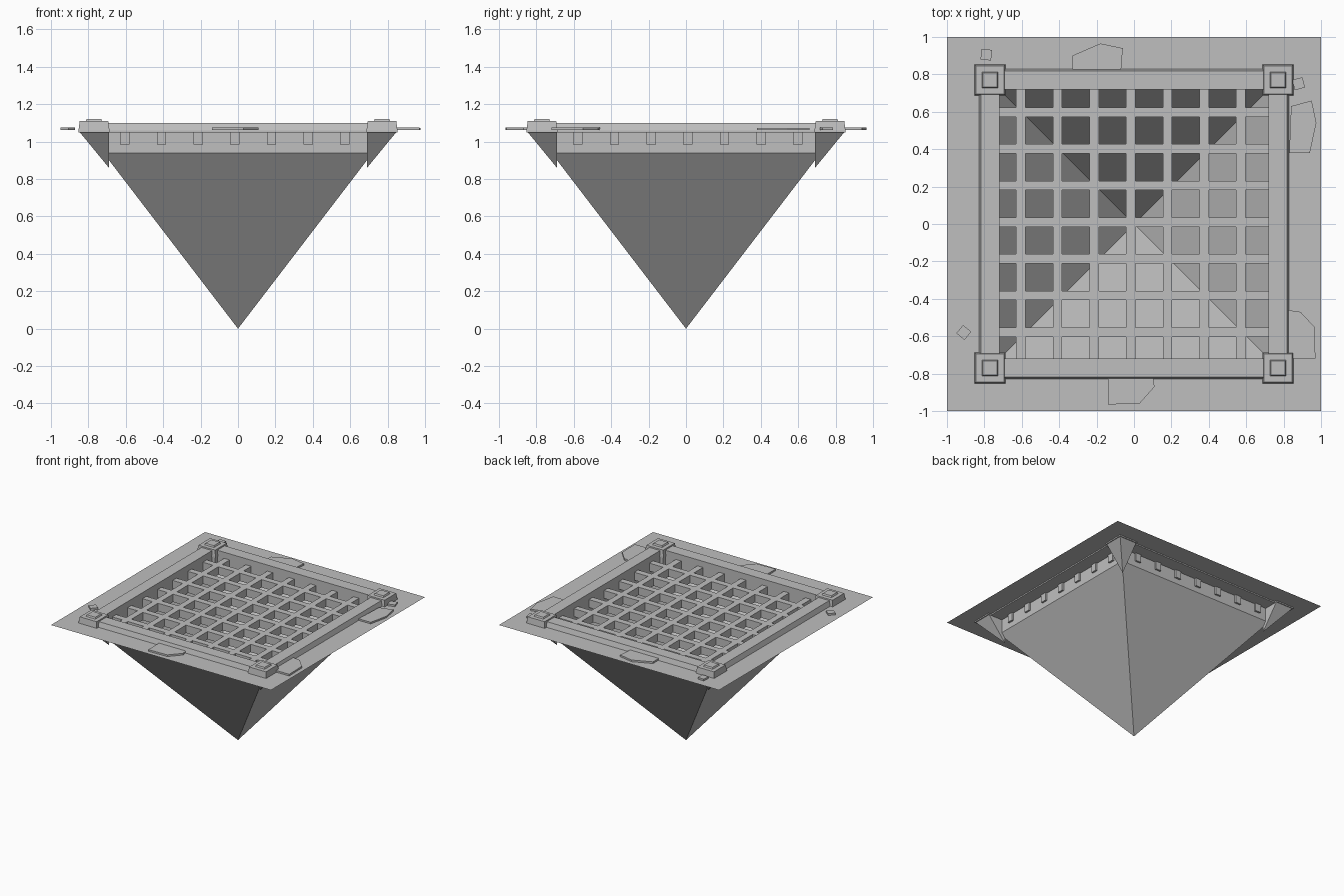
import bpy, bmesh, math

cube = bpy.data.objects.get("Cube")
if cube:
    bpy.data.objects.remove(cube, do_unlink=True)

stone = bpy.data.materials.new("stone_grey")
stone.use_nodes = True
COLOUR = (0.52, 0.52, 0.52, 1)
stone.diffuse_color = COLOUR
stone.node_tree.nodes["Principled BSDF"].inputs["Base Color"].default_value = COLOUR


def finish(name, bm, fix_normals=True):
    if fix_normals:
        bmesh.ops.recalc_face_normals(bm, faces=bm.faces)
    mesh = bpy.data.meshes.new(name)
    bm.to_mesh(mesh)
    bm.free()
    mesh.materials.append(stone)
    ob = bpy.data.objects.new(name, mesh)
    bpy.context.collection.objects.link(ob)
    return ob


def square(half, z, cx=0, cy=0):
    return [(cx + sx * half, cy + sy * half, z)
            for sx, sy in ((-1, -1), (1, -1), (1, 1), (-1, 1))]


def loft(bm, rings, cap_bottom=True, cap_top=True):
    """Joins equal rings of points with quads."""
    loops = [[bm.verts.new(p) for p in ring] for ring in rings]
    n = len(loops[0])
    for a, b in zip(loops, loops[1:]):
        for i in range(n):
            j = (i + 1) % n
            bm.faces.new((a[i], a[j], b[j], b[i]))
    if cap_bottom:
        bm.faces.new(loops[0][::-1])
    if cap_top:
        bm.faces.new(loops[-1])
    return loops


def box(bm, x0, x1, y0, y1, z0, z1):
    loft(bm, [[(x0, y0, z), (x1, y0, z), (x1, y1, z), (x0, y1, z)] for z in (z0, z1)])


GROUND = 1.06
PIT = 0.72

# Ground sheet with a square opening
bm = bmesh.new()
loft(bm, [square(1, GROUND), square(0.82, GROUND)], False, False)
finish("ground", bm, False)

# Pit: short upright wall above an inverted pyramid
bm = bmesh.new()
rim = loft(bm, [square(PIT, 0.94), square(PIT, GROUND)], False, False)[0]
apex = bm.verts.new((0, 0, 0))
for i in range(4):
    bm.faces.new((apex, rim[(i + 1) % 4], rim[i]))
finish("pit_walls", bm, False)

# Raised frame with slightly sloped outer sides
bm = bmesh.new()
rings = [square(PIT, 1.05), square(0.83, 1.05), square(0.83, GROUND),
         square(0.817, 1.10), square(PIT, 1.10), square(PIT, 1.05)]
loft(bm, rings, False, False)
bmesh.ops.remove_doubles(bm, verts=bm.verts, dist=0.0001)
finish("frame", bm)

# Grate of crossing bars, ends passing just through the pit wall
bm = bmesh.new()
REACH, HALF = 0.735, 0.025
for i in range(-3, 4):
    x = i * 0.196 - 0.017
    y = i * 0.196 + 0.01
    box(bm, x - HALF, x + HALF, -REACH, REACH, 0.985, 1.05)
    box(bm, -REACH, REACH, y - HALF, y + HALF, 0.985, 1.05)
finish("grate", bm)

# Corner blocks with a small raised cap and a spike tapering to the inner corner
for sx, x_name in ((-1, "right"), (1, "left")):
    for sy, y_name in ((-1, "front"), (1, "back")):
        cx, cy = sx * 0.77, sy * 0.77
        tag = f"{y_name}_{x_name}"
        bm = bmesh.new()
        loft(bm, [square(0.083, 1.05, cx, cy), square(0.083, GROUND, cx, cy),
                  square(0.076, 1.11, cx, cy)])
        finish("corner_block_" + tag, bm)
        bm = bmesh.new()
        loft(bm, [square(0.044, 1.108, cx, cy), square(0.038, 1.122, cx, cy)])
        finish("corner_cap_" + tag, bm)
        bm = bmesh.new()
        top = [bm.verts.new(p) for p in square(0.08, 1.055, cx, cy)]
        tip = bm.verts.new((sx * 0.69, sy * 0.69, 0.86))
        bm.faces.new(top)
        for i in range(4):
            bm.faces.new((top[i], top[(i + 1) % 4], tip))
        finish("corner_spike_" + tag, bm)


# Loose flat slabs lying around the frame
def slab(name, outline, height):
    bm = bmesh.new()
    loft(bm, [[(x, y, z) for x, y in outline] for z in (GROUND + 0.001, GROUND + height)])
    finish(name, bm)


slab("slab_back", [(-0.33, 0.81), (-0.07, 0.81), (-0.06, 0.94), (-0.18, 0.965), (-0.33, 0.9)], 0.015)
slab("slab_front", [(-0.14, -0.965), (0.03, -0.96), (0.11, -0.87), (0.1, -0.81), (-0.14, -0.81)], 0.015)
slab("slab_left_back", [(0.83, 0.38), (0.94, 0.38), (0.975, 0.54), (0.95, 0.66), (0.84, 0.63)], 0.014)
slab("slab_left_front", [(0.82, -0.72), (0.97, -0.72), (0.965, -0.55), (0.89, -0.47), (0.82, -0.46)], 0.015)

# Small pebbles, each a turned square
for name, cx, cy, turn in (("pebble_back", -0.79, 0.905, 40), ("pebble_front", -0.91, -0.58, 5),
                           ("pebble_left", 0.88, 0.75, 60)):
    corners = [math.radians(turn + 90 * i) for i in range(4)]
    slab(name, [(cx + 0.04 * math.cos(a), cy + 0.04 * math.sin(a)) for a in corners], 0.016)
